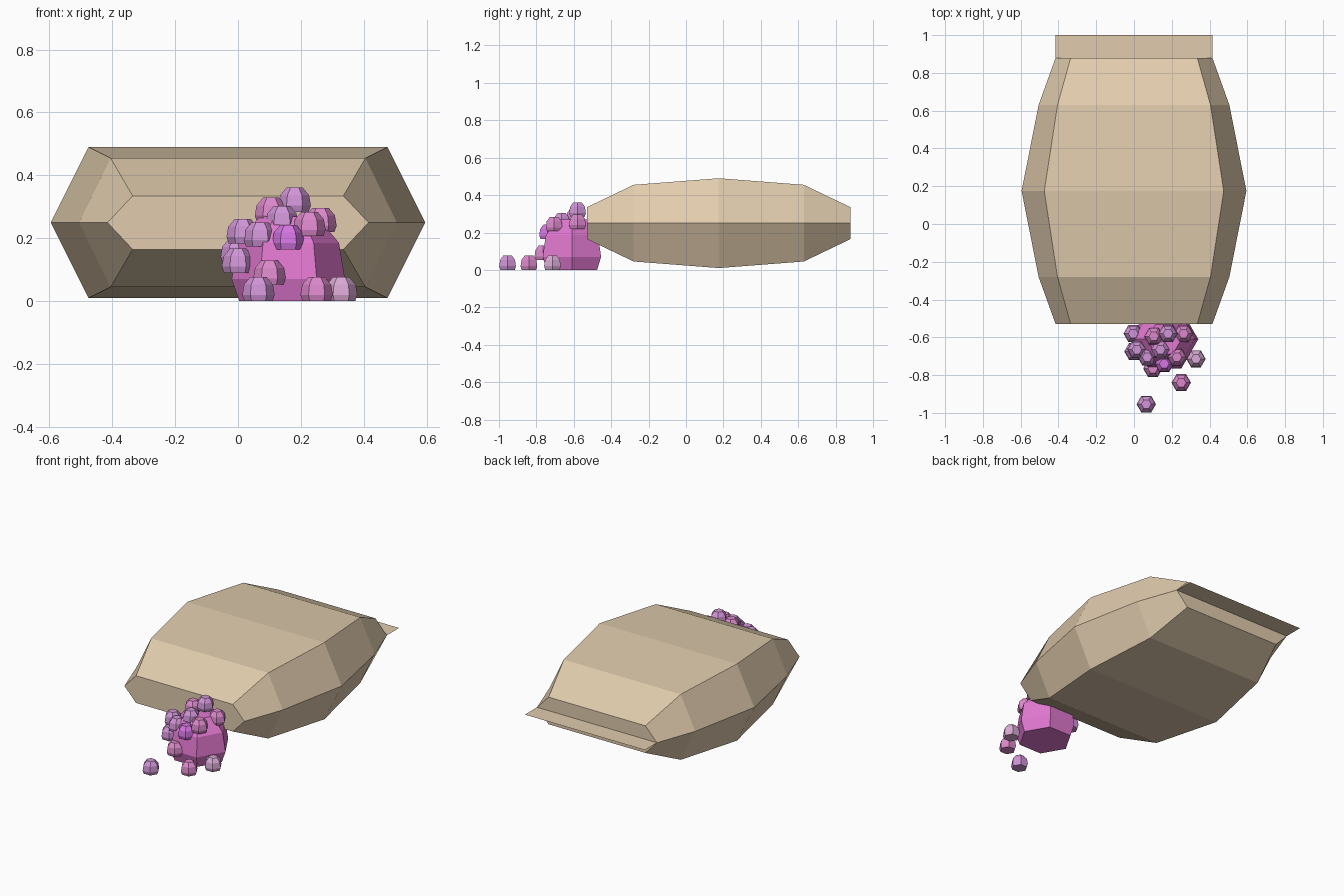
import bpy, bmesh
from math import cos, sin, pi

if "Cube" in bpy.data.objects:
    bpy.data.objects.remove(bpy.data.objects["Cube"])


def material(name, rgb):
    m = bpy.data.materials.new(name)
    m.diffuse_color = (*rgb, 1)
    m.use_nodes = True
    m.node_tree.nodes["Principled BSDF"].inputs["Base Color"].default_value = m.diffuse_color
    return m


def loft(name, rings, mat, extra=None):
    """Skin closed rings of points, cap both ends, optionally add one loose face."""
    bm = bmesh.new()
    loops = [[bm.verts.new(p) for p in ring] for ring in rings]
    n = len(loops[0])
    for a, b in zip(loops, loops[1:]):
        for i in range(n):
            j = (i + 1) % n
            bm.faces.new((a[i], a[j], b[j], b[i]))
    bm.faces.new(loops[0][::-1])
    bm.faces.new(loops[-1])
    bmesh.ops.recalc_face_normals(bm, faces=bm.faces)
    if extra:
        bm.faces.new([bm.verts.new(p) for p in extra])
    me = bpy.data.meshes.new(name)
    bm.to_mesh(me)
    bm.free()
    me.materials.append(mat)
    ob = bpy.data.objects.new(name, me)
    bpy.context.collection.objects.link(ob)
    return ob


cloth = material("cloth", (0.75, 0.60, 0.42))
pink = material("pink", (0.76, 0.19, 0.63))
tints = [material("lilac", (0.64, 0.30, 0.68)),
         material("rose", (0.72, 0.25, 0.60)),
         material("violet", (0.66, 0.18, 0.76)),
         material("pale", (0.70, 0.40, 0.66))]

# Sack lying on its side: hexagonal sections (y, half width, flat half width, half height)
MID = 0.25
sections = [(-0.53, 0.415, 0.335, 0.085), (-0.28, 0.505, 0.405, 0.205),
            (0.175, 0.595, 0.475, 0.24),
            (0.63, 0.505, 0.405, 0.205), (0.88, 0.415, 0.335, 0.085)]
rings = [[(w, y, MID), (t, y, MID + h), (-t, y, MID + h),
          (-w, y, MID), (-t, y, MID - h), (t, y, MID - h)]
         for y, w, t, h in sections]

# Flat sewn hem at the back end of the sack
hem = [(-0.415, 0.88, MID), (0.415, 0.88, MID), (0.415, 1.0, MID), (-0.415, 1.0, MID)]
loft("sack", rings, cloth, hem)

# Six-sided lump profile (radius, height)
PROFILE = [(0.0445, 0), (0.0515, 0.02), (0.046, 0.053), (0.026, 0.077)]


def lump(name, x, y, z, s, mat):
    return loft(name, [[(x + s * r * cos(k * pi / 3), y + s * r * sin(k * pi / 3), z + s * h)
                        for k in range(6)] for r, h in PROFILE], mat)


# Big heap at the mouth of the sack
lump("heap", 0.16, -0.61, 0.0, 3.5, pink)

# Small pieces on and around the heap (x, y, base z, tint)
pieces = [(0.18, -0.58, 0.284, 0), (0.105, -0.595, 0.252, 1), (0.14, -0.665, 0.226, 0),
          (0.262, -0.58, 0.22, 1), (0.227, -0.705, 0.207, 1), (0.015, -0.665, 0.184, 0),
          (0.07, -0.705, 0.174, 0), (0.16, -0.74, 0.165, 2), (-0.004, -0.58, 0.12, 0),
          (0.0, -0.675, 0.09, 0), (0.10, -0.765, 0.053, 1),
          (0.065, -0.954, 0, 0), (0.25, -0.84, 0, 1), (0.328, -0.714, 0, 3)]
for x, y, z, c in pieces:
    lump("small_piece", x, y, z, 1.0, tints[c])
